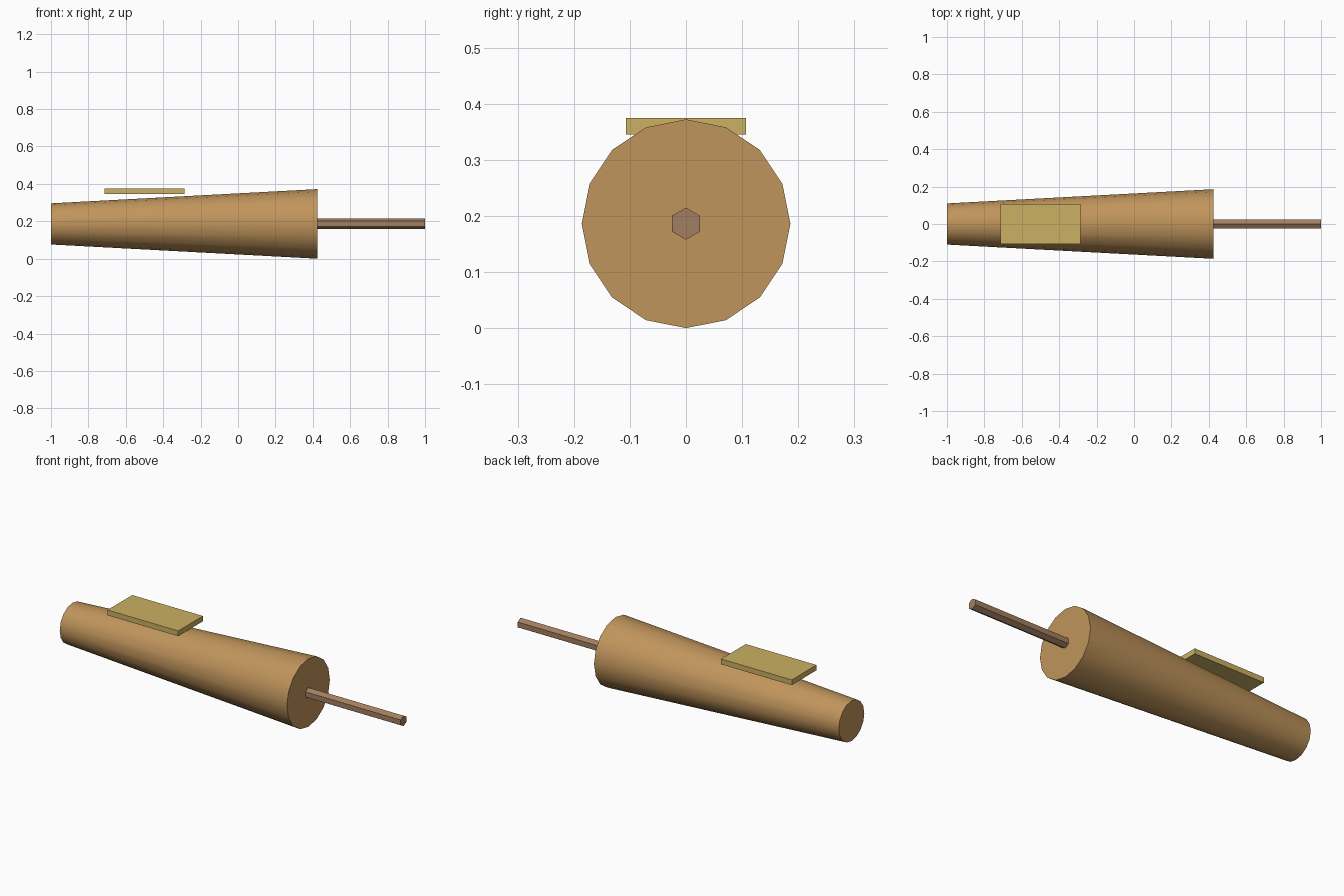
import bpy, math

if "Cube" in bpy.data.objects:
    bpy.data.objects.remove(bpy.data.objects["Cube"])

AXIS_Z = 0.186  # height of the long axis


def material(name, rgb):
    m = bpy.data.materials.new(name)
    m.diffuse_color = (*rgb, 1.0)
    m.use_nodes = True
    m.node_tree.nodes["Principled BSDF"].inputs["Base Color"].default_value = m.diffuse_color
    return m


def finish(name, mat):
    ob = bpy.context.object
    ob.name = name
    ob.data.materials.append(mat)
    bpy.ops.object.transform_apply(location=False, rotation=True, scale=True)
    return ob


def cone_along_x(name, sides, x0, x1, r0, r1, mat):
    # a vertex points straight up once the cone is laid along x
    bpy.ops.mesh.primitive_cone_add(
        vertices=sides, radius1=r0, radius2=r1, depth=x1 - x0,
        location=((x0 + x1) / 2, 0, AXIS_Z))
    ob = bpy.context.object
    bpy.ops.object.transform_apply(location=False, rotation=True, scale=True)
    ob.rotation_euler = (0, math.pi / 2, math.pi)
    # first vertex lies on +y: roll it to the top
    for v in ob.data.vertices:
        x, y, z = v.co
        v.co = (-y, x, z)
    ob.rotation_euler = (0, math.pi / 2, 0)
    return finish(name, mat)


tan = material("tan", (0.53, 0.30, 0.107))
straw = material("straw", (0.60, 0.44, 0.125))
brown = material("brown", (0.36, 0.21, 0.115))

# tapered body, smooth sides with sharp end caps
cone_along_x("tapered_body", 16, -1.0, 0.425, 0.11, 0.186, tan)
bpy.ops.object.shade_smooth_by_angle(angle=math.radians(30))

# thin six-sided rod at the wide end
cone_along_x("rod", 6, 0.42, 1.0, 0.0285, 0.0285, brown)

# flat plate above the narrow end
bpy.ops.mesh.primitive_cube_add(size=1, location=(-0.5, 0, 0.3595))
bpy.context.object.scale = (0.427, 0.213, 0.029)
finish("top_plate", straw)
